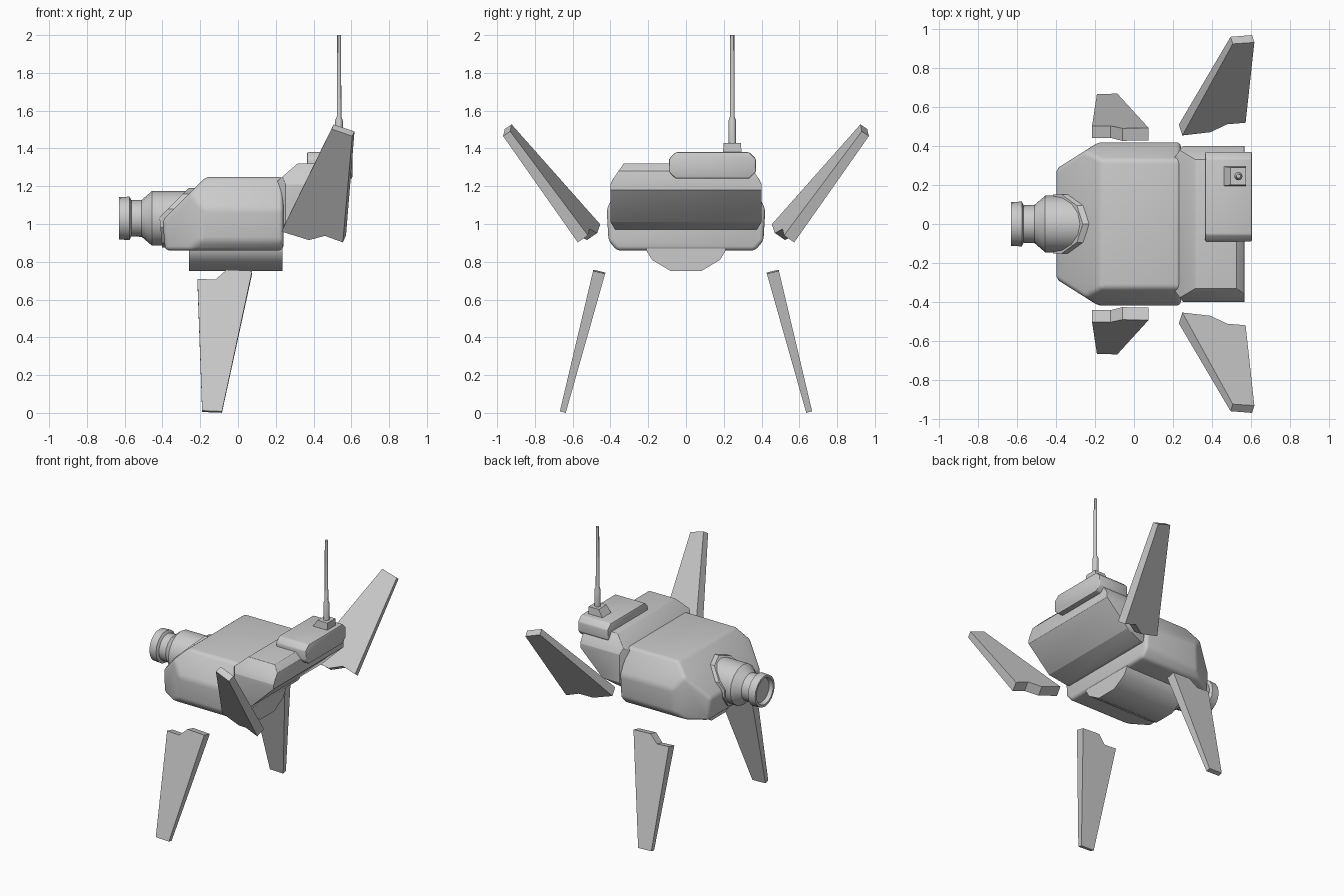
import bpy, bmesh, math
from mathutils import Vector

if "Cube" in bpy.data.objects:
    bpy.data.objects.remove(bpy.data.objects["Cube"])


def finish(name, bm, bevel=0, segs=2, angle=30):
    bmesh.ops.remove_doubles(bm, verts=bm.verts, dist=1e-5)
    bmesh.ops.recalc_face_normals(bm, faces=bm.faces)
    me = bpy.data.meshes.new(name)
    bm.to_mesh(me)
    bm.free()
    ob = bpy.data.objects.new(name, me)
    bpy.context.collection.objects.link(ob)
    bpy.ops.object.select_all(action='DESELECT')
    ob.select_set(True)
    bpy.context.view_layer.objects.active = ob
    if bevel:
        m = ob.modifiers.new("bevel", 'BEVEL')
        m.width, m.segments = bevel, segs
        m.limit_method, m.angle_limit = 'ANGLE', math.radians(15)
        bpy.ops.object.modifier_apply(modifier=m.name)
    bpy.ops.object.shade_smooth_by_angle(angle=math.radians(angle))
    return ob


def convex(name, profiles, bevel=0, segs=2, angle=30):
    """Solid whose silhouettes along the axes are the given convex profiles."""
    bm = bmesh.new()
    bmesh.ops.create_cube(bm, size=6)
    for plane, pts in profiles.items():
        i, j = ["xyz".index(c) for c in plane]
        cu, cv = (sum(p[k] for p in pts) / len(pts) for k in (0, 1))
        for (u0, v0), (u1, v1) in zip(pts, pts[1:] + pts[:1]):
            no, co = Vector((0, 0, 0)), Vector((0, 0, 0))
            no[i], no[j], co[i], co[j] = v1 - v0, u0 - u1, u0, v0
            if no[i] * (cu - u0) + no[j] * (cv - v0) > 0:
                no.negate()
            r = bmesh.ops.bisect_plane(bm, geom=bm.verts[:] + bm.edges[:] + bm.faces[:], dist=1e-6,
                                       plane_co=co, plane_no=no.normalized(), clear_outer=True)
            cut = [e for e in r['geom_cut'] if isinstance(e, bmesh.types.BMEdge) and e.is_boundary]
            if cut:
                bmesh.ops.edgeloop_fill(bm, edges=cut)
    return finish(name, bm, bevel, segs, angle)


def lathe(name, axis, origin, pts, n):
    """Revolve (position, radius) points about the x or z axis."""
    bm = bmesh.new()
    d = Vector((1, 0, 0)) if axis == 'x' else Vector((0, 0, 1))
    side = Vector((0, 0, 1)) if axis == 'x' else Vector((1, 0, 0))
    o = Vector(origin)
    vs = [bm.verts.new(o + d * t + side * r) for t, r in pts]
    es = [bm.edges.new(p) for p in zip(vs, vs[1:])]
    bmesh.ops.spin(bm, geom=vs + es, cent=o, axis=d, angle=math.tau, steps=n, use_merge=True)
    return finish(name, bm)


def plate(name, outline, a, n, thick, s):
    """Tilted plate: front-view outline laid on a plane; thickness runs root to tip."""
    n = Vector(n).normalized()
    outer = [Vector((x, a[1] - (n.x * (x - a[0]) + n.z * (z - a[2])) / n.y, z)) for x, z in outline]
    tip_z = outline[-1][1]
    bm = bmesh.new()
    rings = [[], []]
    for p in outer:
        f = min(1, abs((p.z - a[2]) / (tip_z - a[2])))
        q = p + n * (thick[0] + (thick[1] - thick[0]) * f)
        for ring, v in zip(rings, (p, q)):
            ring.append(bm.verts.new((v.x, s * v.y, v.z)))
    k = len(outer)
    bm.faces.new(rings[0])
    bm.faces.new(rings[1])
    for i in range(k):
        j = (i + 1) % k
        bm.faces.new((rings[0][i], rings[0][j], rings[1][j], rings[1][i]))
    return finish(name, bm, angle=10)


def sym(half):
    return half + [(-y, z) for y, z in reversed(half)]


# Main hull with sloped nose
nose = [(-.385, .86), (.24, .86), (.24, 1.25), (-.17, 1.25), (-.40, 1.02)]
plan = [(-.41, -.275), (-.18, -.42), (.24, -.42), (.24, .42), (-.18, .42), (-.41, .275)]
convex("main_hull", {"xz": nose, "xy": plan,
                     "yz": sym([(.365, .86), (.41, .91), (.42, 1.08), (.33, 1.25)])}, .022, 3, 40)

# Belly keel
convex("belly", {"yz": sym([(.08, .75), (.18, .81), (.21, .86), (.21, .90)]),
                 "xz": [(-.26, .7), (.235, .7), (.235, 1), (-.26, 1)]}, angle=40)

# Rear housing
convex("rear_housing", {
    "xz": [(.20, .97), (.26, .97), (.39, 1.01), (.565, 1.18), (.565, 1.28), (.525, 1.32), (.315, 1.32), (.20, 1.22)],
    "yz": sym([(.40, .97), (.40, 1.01), (.455, 1.10), (.385, 1.24), (.33, 1.32)]),
    "xy": [(.20, -.33), (.24, -.385), (.295, -.455), (.50, -.455), (.57, -.395),
           (.57, .395), (.50, .455), (.295, .455), (.24, .385), (.20, .33)]}, .016, 3, 40)

# Snout collar hugging the nose, then the barrel
ring = [(.16 * math.cos(math.tau * (i + .5) / 10), 1.03 + .16 * math.sin(math.tau * (i + .5) / 10)) for i in range(10)]
convex("snout_collar", {"yz": ring, "xz": [(x - .016, z + .016) for x, z in nose]})
lathe("snout", 'x', (0, 0, 1.03),
      [(-.605, 0), (-.605, .085), (-.63, .095), (-.63, .112), (-.575, .115), (-.565, .096),
       (-.51, .098), (-.455, .145), (-.2, .145), (-.2, 0)], 16)

# Equipment box on the rear
c = .035
convex("equipment_box", {
    "yz": [(-.09 + c, 1.24), (.37 - c, 1.24), (.37, 1.24 + c), (.37, 1.38 - c),
           (.37 - c, 1.38), (-.09 + c, 1.38), (-.09, 1.38 - c), (-.09, 1.24 + c)],
    "xz": [(.365, 1.2), (.605, 1.2), (.605, 1.4), (.365, 1.4)]}, .008, 2, 40)

# Antenna
convex("antenna_base", {"xz": [(.455, 1.37), (.575, 1.37), (.575, 1.43), (.495, 1.43)],
                        "yz": [(.195, 1.37), (.295, 1.37), (.29, 1.43), (.20, 1.43)]})
lathe("antenna", 'z', (.535, .245, 0),
      [(1.42, 0), (1.42, .021), (1.545, .021), (1.57, .012), (2.0, .011), (2.0, 0)], 12)

# Swept fins and legs, mirrored left and right
fin = [(.605, 1.465), (.555, .903), (.46, .937), (.375, .915), (.23, .96), (.495, 1.503)]
leg = [(-.085, .008), (.075, .752), (-.06, .758), (-.12, .705), (-.215, .71), (-.19, .012)]
for side, s in (("front", -1), ("back", 1)):
    plate(side + "_fin", fin, (.23, .51, .96), (.25, -.80, .54), (.07, .045), s)
    plate(side + "_leg", leg, (0, .49, .76), (0, -.973, -.23), (.066, .032), s)
